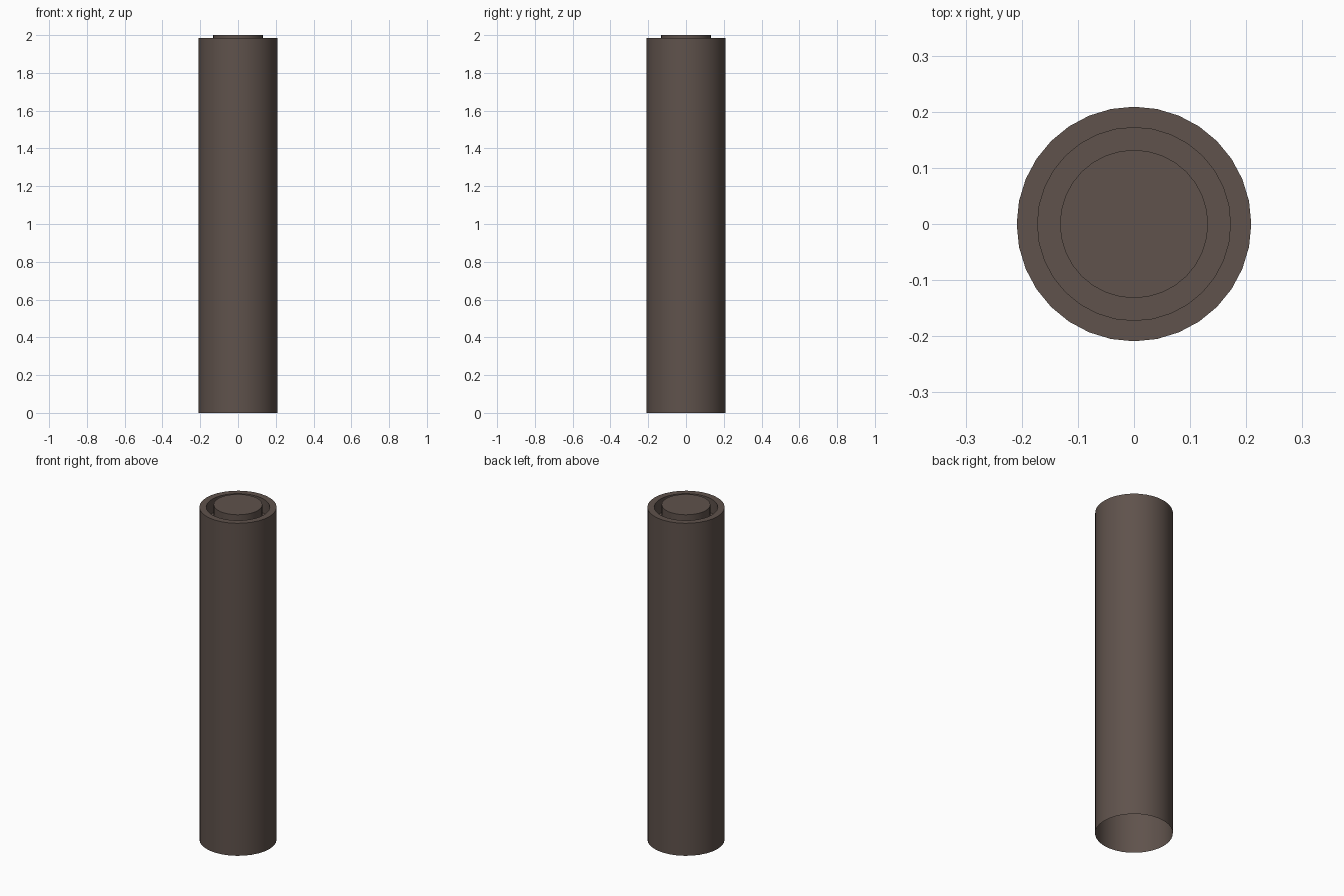
import bpy, bmesh, math

if "Cube" in bpy.data.objects:
    bpy.data.objects.remove(bpy.data.objects["Cube"])

SIDES = 32

mat = bpy.data.materials.new("dark_brown")
mat.diffuse_color = (0.115, 0.085, 0.072, 1)
mat.use_nodes = True
mat.node_tree.nodes["Principled BSDF"].inputs["Base Color"].default_value = mat.diffuse_color

# Half profile (radius, height): open bottom, outer wall, rim, groove, raised core
profile = [(0.209, 0.0), (0.209, 1.985), (0.172, 1.985),
           (0.172, 1.9), (0.132, 1.9), (0.132, 2.0)]


def lathe(name, pts):
    bm = bmesh.new()
    rings = [[bm.verts.new((r * math.cos(2 * math.pi * i / SIDES),
                            r * math.sin(2 * math.pi * i / SIDES), z))
              for i in range(SIDES)] for r, z in pts]
    for a, b in zip(rings, rings[1:]):
        for i in range(SIDES):
            j = (i + 1) % SIDES
            bm.faces.new((a[i], a[j], b[j], b[i]))
    bm.faces.new(rings[-1])  # flat top of the core
    mesh = bpy.data.meshes.new(name)
    bm.to_mesh(mesh)
    bm.free()
    obj = bpy.data.objects.new(name, mesh)
    bpy.context.collection.objects.link(obj)
    mesh.materials.append(mat)
    return obj


# Hollow tube with grooved, raised top
tube = lathe("grooved_tube", profile)
bpy.context.view_layer.objects.active = tube
tube.select_set(True)
bpy.ops.object.shade_smooth_by_angle(angle=math.radians(30))
